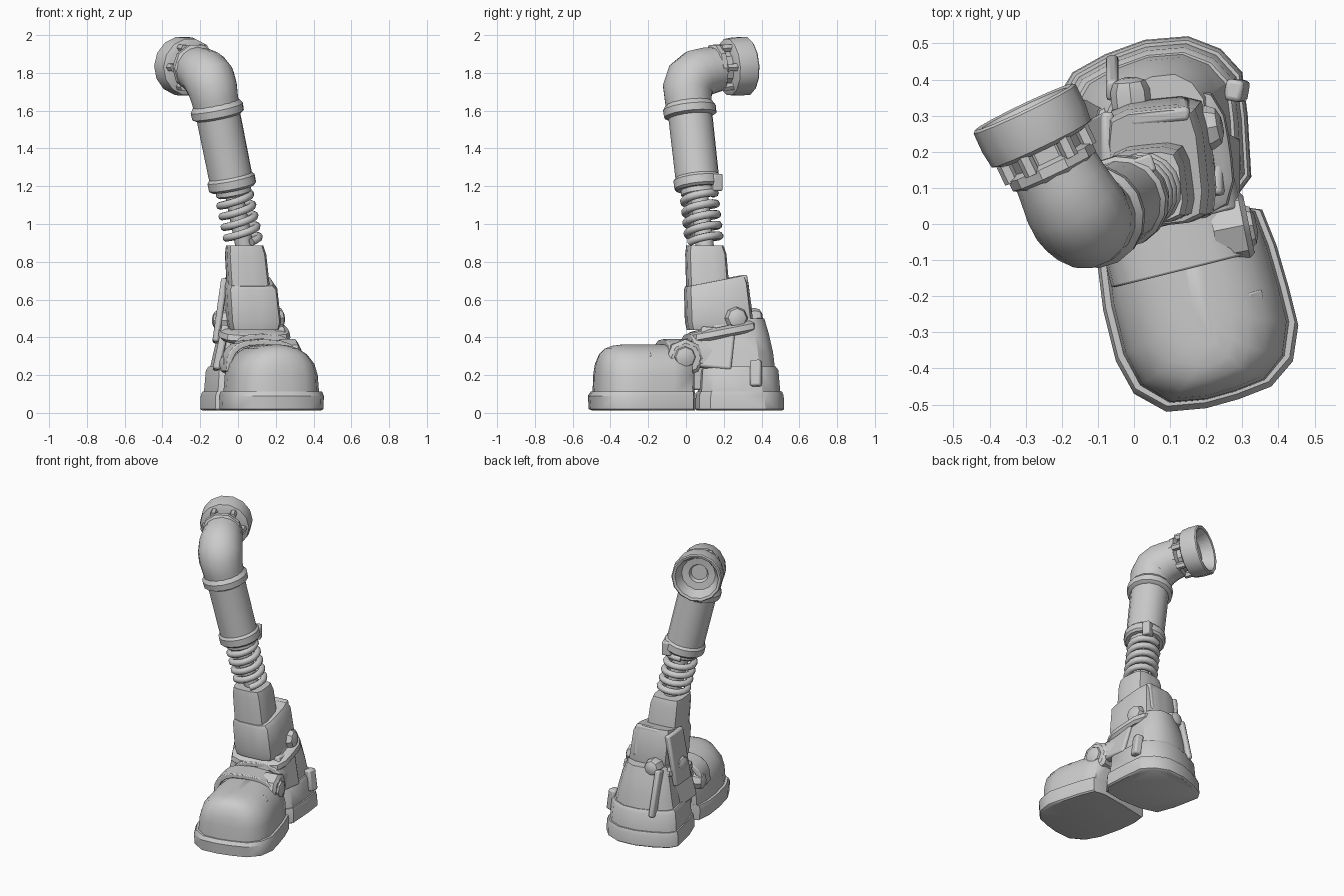
import bpy, bmesh, math
from mathutils import Vector, Matrix

if "Cube" in bpy.data.objects:
    bpy.data.objects.remove(bpy.data.objects["Cube"])

grey = bpy.data.materials.new("plain grey")
grey.diffuse_color = (0.6, 0.6, 0.6, 1)
grey.use_nodes = True
grey.node_tree.nodes["Principled BSDF"].inputs["Base Color"].default_value = grey.diffuse_color


def finish(name, bm, angle=35, bevel=0):
    bmesh.ops.recalc_face_normals(bm, faces=bm.faces)
    me = bpy.data.meshes.new(name)
    bm.to_mesh(me)
    bm.free()
    ob = bpy.data.objects.new(name, me)
    bpy.context.collection.objects.link(ob)
    me.materials.append(grey)
    if bevel:
        m = ob.modifiers.new("soft edges", 'BEVEL')
        m.width, m.segments, m.limit_method = bevel, 2, 'ANGLE'
    bpy.ops.object.select_all(action='DESELECT')
    ob.select_set(True)
    bpy.context.view_layer.objects.active = ob
    bpy.ops.object.shade_smooth_by_angle(angle=math.radians(angle))
    return ob


def loft(name, rings, angle=35, bevel=0, caps=True):
    """Skin a list of equal-length point rings."""
    bm = bmesh.new()
    vs = [[bm.verts.new(p) for p in r] for r in rings]
    n = len(rings[0])
    for a, b in zip(vs, vs[1:]):
        for i in range(n):
            j = (i + 1) % n
            bm.faces.new((a[i], a[j], b[j], b[i]))
    if caps:
        bm.faces.new(vs[0])
        bm.faces.new(vs[-1])
    return finish(name, bm, angle, bevel)


def circle(c, d, r, n=16):
    q = Vector(d).to_track_quat('Z', 'Y')
    return [Vector(c) + q @ Vector((r * math.cos(2 * math.pi * i / n), r * math.sin(2 * math.pi * i / n), 0))
            for i in range(n)]


def turned(name, base, d, profile, n=16):
    """Turn a profile of (distance, radius) about an axis."""
    d = Vector(d).normalized()
    return loft(name, [circle(Vector(base) + d * t, d, r, n) for t, r in profile])


def pipe(name, pts, radii, n=16, angle=40):
    pts = [Vector(p) for p in pts]
    rings, q = [], None
    for i, p in enumerate(pts):
        d = (pts[min(i + 1, len(pts) - 1)] - pts[max(i - 1, 0)]).normalized()
        if q is None:
            q = d.to_track_quat('Z', 'Y')
        else:
            q = (q @ Vector((0, 0, 1))).rotation_difference(d) @ q
        r = radii if isinstance(radii, float) else radii[i]
        rings.append([p + q @ Vector((r * math.cos(2 * math.pi * k / n), r * math.sin(2 * math.pi * k / n), 0))
                      for k in range(n)])
    return loft(name, rings, angle)


def box_ring(z, x, y, hx, hy, yaw=0, power=6, n=20, dz=0):
    """Rounded rectangle; dz tips the ring towards the back."""
    out = []
    for i in range(n):
        a = 2 * math.pi * (i + .5) / n
        c, s = math.cos(a), math.sin(a)
        k = (abs(c) ** power + abs(s) ** power) ** (-1 / power)
        v = Matrix.Rotation(math.radians(yaw), 3, 'Z') @ Vector((hx * c * k, hy * s * k, 0))
        out.append(Vector((x + v.x, y + v.y, z + dz * s * k)))
    return out


def block(name, size, loc, rot, bevel=.012):
    bm = bmesh.new()
    bmesh.ops.create_cube(bm, size=1)
    R = Matrix.LocRotScale(Vector(loc), None, None)
    for ax, a in zip('XYZ', rot):
        R = R @ Matrix.Rotation(math.radians(a), 4, ax)
    bm.transform(R @ Matrix.Diagonal((*size, 1)))
    return finish(name, bm, 35, bevel)


def outline_ring(pts, z, anchor, sx, sy, yaw):
    """Scale a plan outline across and along the foot."""
    R = Matrix.Rotation(math.radians(yaw), 2)
    out = []
    for p in pts:
        v = R.inverted() @ (Vector(p) - Vector(anchor))
        v = R @ Vector((v.x * sx, v.y * sy))
        out.append(Vector((anchor[0] + v.x, anchor[1] + v.y, z)))
    return out


# toe sole and domed toe cap
toe = [(-.09, -.02), (-.10, -.12), (-.085, -.24), (-.05, -.38), (0, -.47), (.09, -.52), (.2, -.51), (.29, -.485),
       (.38, -.45), (.44, -.38), (.455, -.28), (.43, -.18), (.395, -.06), (.355, .04), (.28, .05), (.1, .02)]
ta = (.14, 0)
loft("toe_sole", [outline_ring(toe, z, ta, s, s, 12) for z, s in
                  ((.012, .95), (.02, .99), (.09, 1), (.112, .97))])
loft("toe_cap", [outline_ring(toe, z, ta, sx, sy, 12) for z, sx, sy in
                 ((.10, .91, .955), (.2, .88, .95), (.26, .81, .935), (.31, .66, .9),
                  (.34, .48, .85), (.355, .3, .78), (.362, .1, .68))], 60)

# heel sole and heel counter
heel = [(-.12, .08), (-.165, .2), (-.2, .37), (-.17, .42), (-.08, .47), (.03, .51), (.15, .52), (.24, .485),
        (.3, .42), (.315, .3), (.325, .13), (.28, .07), (.16, .05), (0, .05)]
ha = (.07, .24)
loft("heel_sole", [outline_ring(heel, z, ha, s, s, 0) for z, s in
                   ((.012, .96), (.02, 1), (.09, .99), (.112, .96))])
loft("heel_counter", [outline_ring(heel, z, ha, s, s, 0) for z, s in
                      ((.1, .93), (.225, .89), (.245, .84))])

# ankle shell tapering up to the shaft
loft("ankle_shell", [outline_ring(heel, z, (.07, y), s, sy, 0) for z, y, s, sy in
                     ((.2, .24, .84, .84), (.32, .225, .74, .8), (.42, .205, .65, .74), (.5, .19, .53, .68))], 30)
block("midfoot_link", (.26, .3, .2), (.09, .03, .22), (0, 0, 10))

# instep straps
def strap(name, y, z, w, rise, rad, thick):
    rows = []
    for i in range(11):
        a = math.pi * i / 10
        c, s = math.cos(a), math.sin(a)
        row = []
        for dy, k in ((-w, 0), (w, 0), (w, thick), (-w, thick)):
            v = Matrix.Rotation(math.radians(14), 3, 'Z') @ Vector(
                (-(rad + k) * math.copysign(abs(c) ** .7, c), dy, (rise + k) * s ** .7))
            row.append(Vector((.12, y, z)) + v)
        rows.append(row)
    return loft(name, rows, 35, .006)

strap("instep_strap", -.06, .22, .07, .14, .175, .03)
strap("upper_strap", .06, .26, .055, .13, .145, .03)
loft("ankle_band", [box_ring(z, .08, .185, hx, hy, 8, 4, dz=.035) for z, hx, hy in
                    ((.40, .175, .17), (.415, .19, .185), (.445, .185, .18), (.46, .16, .16))])

# side plates and rear ribs
block("right_ankle_plate", (.05, .18, .22), (.245, .16, .34), (-6, -14, 0))
block("left_ankle_plate", (.04, .18, .24), (-.09, .17, .34), (-6, 12, 0))
block("right_heel_bracket", (.05, .06, .14), (.285, .37, .21), (0, -8, -10))
block("left_guard", (.035, .16, .34), (-.095, .22, .54), (-4, 8, 0))
for i, x in enumerate((-.06, .06)):
    block(f"rear_rib_{i}", (.035, .06, .3), (x, .405, .35), (14, 0, 0))
block("toe_lug", (.05, .03, .03), (.33, -.2, .305), (0, 35, 12), .006)

# pivot bolts
def bolt(name, loc, d, r):
    turned(name, Vector(loc) - Vector(d).normalized() * .05, d,
           ((0, r), (.06, r), (.085, r * .8), (.095, r * .4)), 8)

bolt("right_pivot_bolt", (.2, .265, .5), (1, .2, .1), .062)
bolt("rear_pivot_bolt", (-.01, .36, .5), (-.1, 1, .1), .055)
bolt("left_pivot_bolt", (-.09, .2, .49), (-1, .1, 0), .055)
bolt("toe_hinge_bolt", (.295, -.01, .295), (1, .2, 0), .065)
bolt("left_hinge_bolt", (-.05, -.06, .26), (-1, -.2, 0), .055)
turned("toe_hinge_boss", (.22, -.02, .29), (1, .2, 0), ((0, .1), (.085, .1), (.1, .08)), 8)

# shaft sockets stacked above the ankle
loft("lower_socket", [box_ring(z, x, y, hx, hy, 6, 6, dz=dz) for z, x, y, hx, hy, dz in
                      ((.44, .08, .175, .13, .165, 0), (.48, .08, .175, .14, .175, 0),
                       (.67, .065, .16, .135, .165, .02), (.70, .06, .155, .12, .155, .03))])
loft("upper_socket", [box_ring(z, x, y, hx, hy, 6, 5) for z, x, y, hx, hy in
                      ((.66, .055, .115, .11, .11), (.84, .04, .105, .105, .105), (.885, .035, .1, .095, .095))])
block("socket_rear_tab", (.17, .04, .2), (.07, .31, .63), (8, 0, 6))

# shock rod and coil spring
def axis(z):
    t = (z - .88) / .72
    return Vector((.035 - .145 * t, .1 - .08 * t, z))

pipe("shock_rod", [axis(.86), axis(1.24)], .048, 12)
turns, steps = 4.5, 72
tilt = (axis(1.6) - axis(.88)).normalized().to_track_quat('Z', 'Y')
pipe("coil_spring", [axis(.905 + .255 * i / steps) + tilt @ Vector(
    (.085 * math.cos(2 * math.pi * turns * i / steps), .085 * math.sin(2 * math.pi * turns * i / steps), 0))
    for i in range(steps + 1)], .021, 8, 60)

# shin tube with collars
up = axis(1.6) - axis(.88)
turned("spring_seat", axis(1.15), up, ((0, .085), (.01, .095), (.06, .095)), 12)
turned("lower_collar", axis(1.185), up, ((0, .115), (.012, .128), (.055, .128), (.075, .112)))
turned("shin_tube", axis(1.22), up, ((0, .116), (.38, .118)))
turned("upper_collar", axis(1.565), up, ((0, .12), (.012, .14), (.05, .142), (.075, .125)))
block("collar_clip", (.06, .05, .09), axis(1.22) + Vector((.06, .1, 0)), (0, 0, 20), .008)

# elbow pipe bending backwards
pipe("elbow_pipe", [axis(1.6), (-.122, .012, 1.66), (-.134, .008, 1.715), (-.15, .025, 1.76),
                    (-.175, .065, 1.795), (-.2, .115, 1.81), (-.225, .165, 1.82)],
     [.122, .126, .133, .138, .134, .126, .12])

# neck ring and open cup
d = Vector((-.43, .9, .06)).normalized()
e = Vector((-.215, .135, 1.825))
turned("neck_ring", e, d, ((0, .11), (.012, .128), (.04, .128), (.05, .1), (.1, .1)), 10)
for i in range(6):
    p = circle(e + d * .065, d, .118, 6)[i]
    turned(f"neck_stud_{i}", p - d * .03, d, ((0, .022), (.06, .022)), 6)
turned("end_cup", e + d * .085, d,
       ((0, .125), (.012, .152), (.06, .158), (.118, .157), (.125, .15), (.12, .135), (.05, .105), (.045, .06),
        (.02, .05)), 14)
